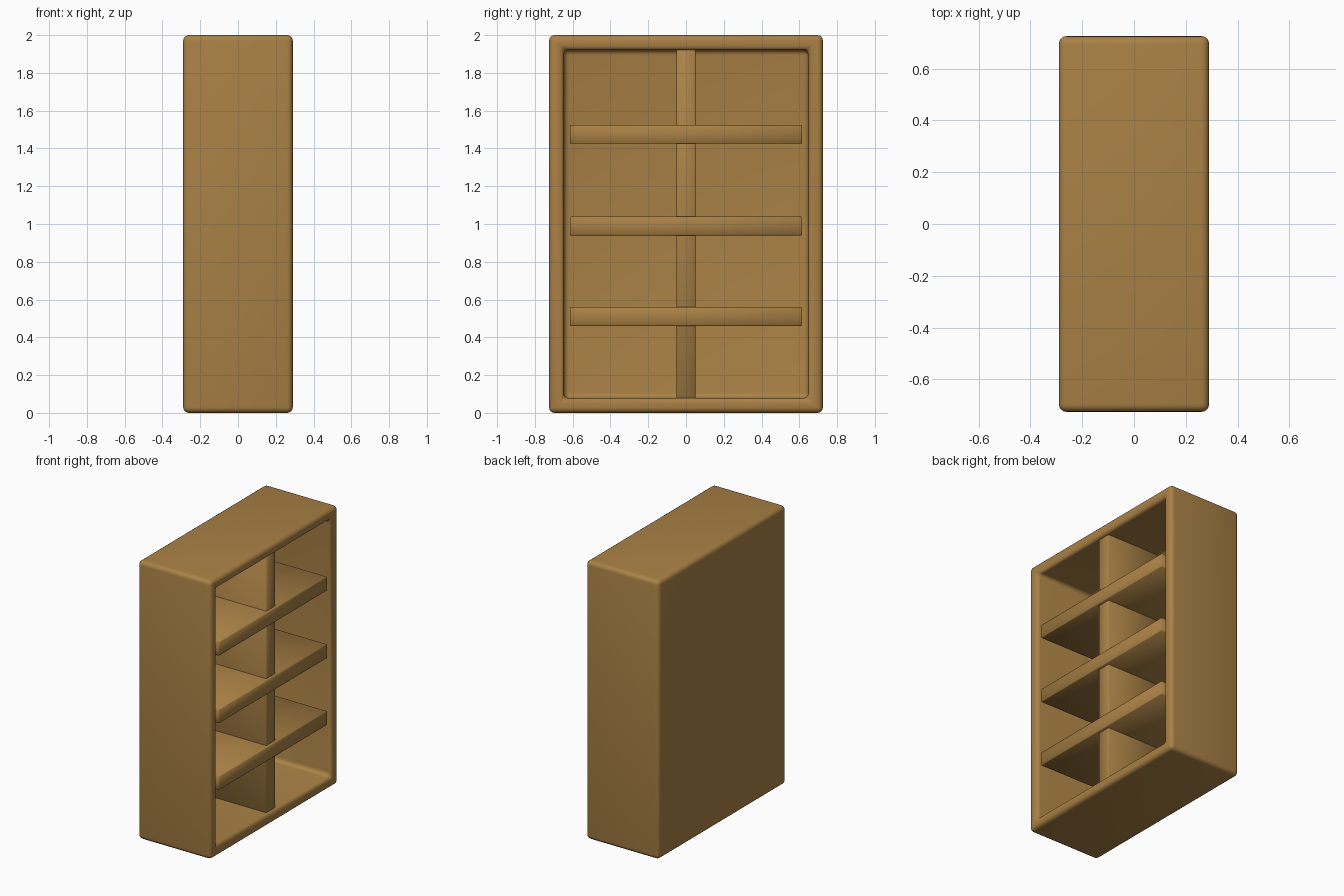
import bpy, bmesh
from mathutils import Vector

cube = bpy.data.objects.get("Cube")
if cube:
    bpy.data.objects.remove(cube, do_unlink=True)

wood = bpy.data.materials.new("warm_wood")
wood.use_nodes = True
colour = (0.40, 0.22, 0.06, 1)
wood.diffuse_color = colour
wood.node_tree.nodes["Principled BSDF"].inputs["Base Color"].default_value = colour

WIDTH, DEPTH, HEIGHT = 0.58, 1.45, 2.0
WALL, SOFT = 0.11, 0.03


def box(bm, low, high):
    """Add an axis-aligned box between two corners."""
    low, high = Vector(low), Vector(high)
    verts = bmesh.ops.create_cube(bm, size=1)["verts"]
    for v in verts:
        v.co = (low + high) / 2 + v.co * (high - low)


def finish(name, bm, radius, segments):
    """Turn the mesh into a rounded wooden part."""
    bmesh.ops.recalc_face_normals(bm, faces=bm.faces)
    mesh = bpy.data.meshes.new(name)
    bm.to_mesh(mesh)
    bm.free()
    mesh.materials.append(wood)
    part = bpy.data.objects.new(name, mesh)
    bpy.context.collection.objects.link(part)
    mod = part.modifiers.new("rounded_edges", "BEVEL")
    mod.width, mod.segments = radius, segments
    mod.limit_method = "ANGLE"
    for poly in mesh.polygons:
        poly.use_smooth = True
    return part


# Cabinet shell, hollowed from its open +x side
bm = bmesh.new()
box(bm, (-WIDTH / 2, -DEPTH / 2, 0), (WIDTH / 2, DEPTH / 2, HEIGHT))
opening = max(bm.faces, key=lambda f: f.calc_center_median().x)
bmesh.ops.inset_region(bm, faces=[opening], thickness=WALL)
hollow = bmesh.ops.extrude_discrete_faces(bm, faces=[opening])["faces"][0]
bmesh.ops.translate(bm, verts=hollow.verts, vec=(WALL - WIDTH, 0, 0))
finish("cabinet_shell", bm, SOFT, 4)

# Three shelves, their ends buried in the side walls
back = -WIDTH / 2 + WALL / 2
for name, z in (("lower", 0.51), ("middle", 0.99), ("upper", 1.475)):
    bm = bmesh.new()
    box(bm, (back, -0.615, z - 0.05), (0.28, 0.615, z + 0.05))
    finish(name + "_shelf", bm, 0.004, 1)

# Upright divider, set slightly behind the shelf fronts
bm = bmesh.new()
box(bm, (back, -0.05, WALL / 2), (0.26, 0.05, HEIGHT - WALL / 2))
finish("centre_divider", bm, 0.004, 1)
